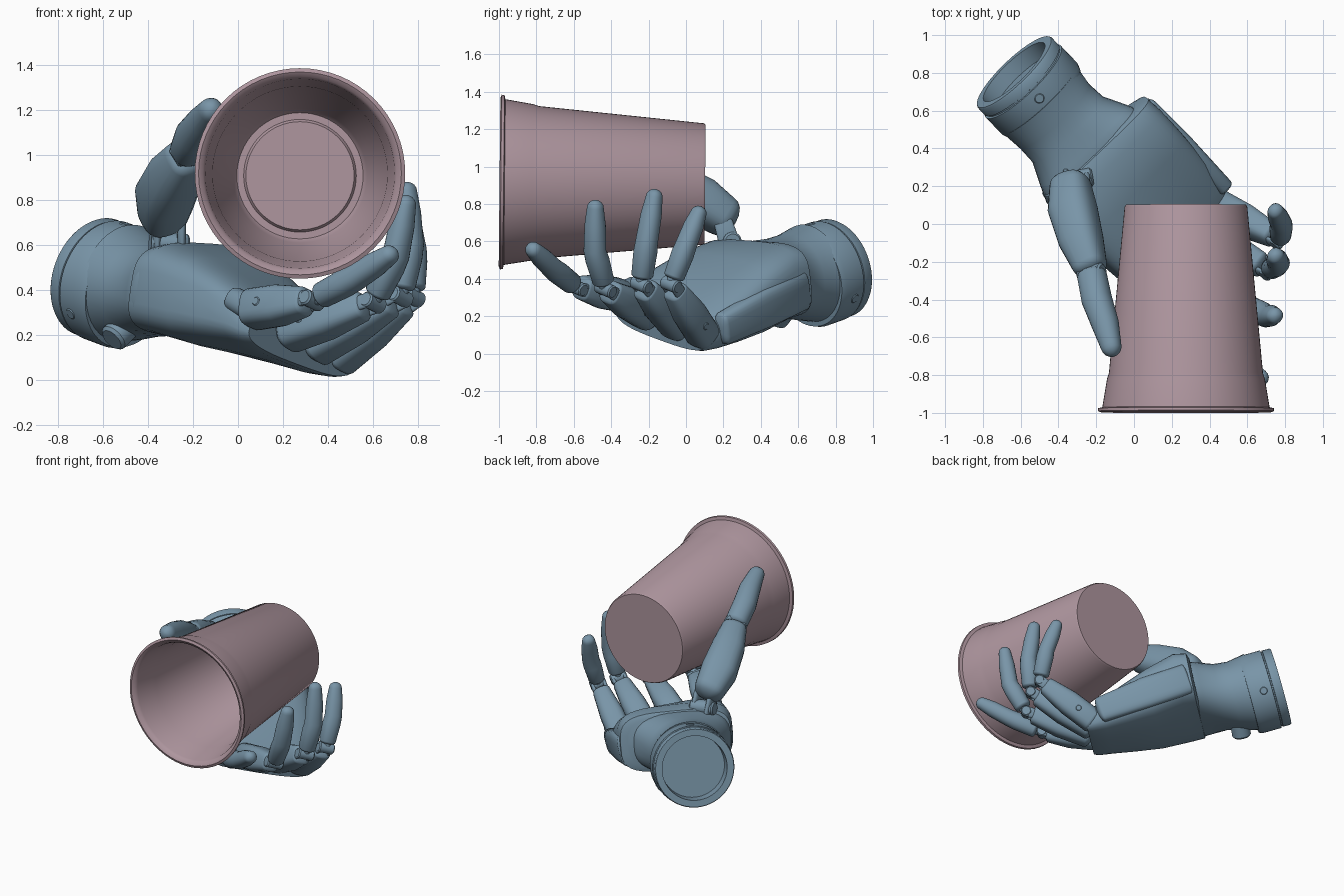
import bpy, bmesh, math
from mathutils import Vector as V


def material(name, rgb):
    m = bpy.data.materials.new(name)
    m.diffuse_color = (*rgb, 1)
    return m


BLUE = material("blue_plastic", (0.19, 0.30, 0.39))
PINK = material("pink_plastic", (0.42, 0.30, 0.34))


def loft(name, sections, mat=BLUE, n=32, angle=35):
    """Skin superellipse sections (centre, u, v, ru, rv, power), capped."""
    bm = bmesh.new()
    rings = []
    for co, u, v, ru, rv, p in sections:
        ring = []
        for i in range(n):
            a = 2 * math.pi * i / n
            c, s = math.cos(a), math.sin(a)
            x = math.copysign(abs(c) ** (2 / p), c) * ru
            y = math.copysign(abs(s) ** (2 / p), s) * rv
            ring.append(bm.verts.new(V(co) + u * x + v * y))
        rings.append(ring)
    for a, b in zip(rings, rings[1:]):
        for i in range(n):
            j = (i + 1) % n
            bm.faces.new((a[i], a[j], b[j], b[i]))
    bm.faces.new(rings[0][::-1])
    bm.faces.new(rings[-1])
    bmesh.ops.recalc_face_normals(bm, faces=bm.faces)
    me = bpy.data.meshes.new(name)
    bm.to_mesh(me)
    bm.free()
    me.materials.append(mat)
    ob = bpy.data.objects.new(name, me)
    bpy.context.collection.objects.link(ob)
    bpy.context.view_layer.objects.active = ob
    ob.select_set(True)
    bpy.ops.object.shade_smooth_by_angle(angle=math.radians(angle))
    ob.select_set(False)
    return ob


def frame(t, hint):
    t = V(t).normalized()
    u = (V(hint) - t * t.dot(V(hint))).normalized()
    return t, u, t.cross(u)


def lathe(name, origin, axis, profile, mat=BLUE, n=64):
    """Revolve (distance along axis, radius) pairs."""
    t, u, v = frame(axis, (0.3, 0.2, 1))
    loft(name, [(V(origin) + t * d, u, v, r, r, 2) for d, r in profile], mat, n)


def pin(name, a, b, r):
    a, b = V(a), V(b)
    h = (b - a).length
    lathe(name, a, b - a, [(0, r * .8), (r * .2, r), (h - r * .2, r), (h, r * .8)], n=20)


def limb(name, pts, hint, p=2.3, start=0.5, end=1.0):
    """Tapered limb through (centre, ru, rv) with rounded ends."""
    cs = [V(q[0]) for q in pts]
    secs = []
    for i, (_, ru, rv) in enumerate(pts):
        t, u, v = frame(cs[min(i + 1, len(cs) - 1)] - cs[max(i - 1, 0)], hint)
        steps = [0]
        if i == 0:
            steps = [-1.45, -1.1, -.7, -.35, 0]
        elif i == len(pts) - 1:
            steps = [0, .35, .7, 1.1, 1.45]
        for a in steps:
            k = start if a < 0 else end
            secs.append((cs[i] + t * (min(ru, rv) * k * math.sin(a)), u, v,
                         ru * math.cos(a), rv * math.cos(a), p))
    return loft(name, secs, n=24, angle=45)


# Cup: hollow revolved shell lying along y
lathe("cup", (0.275, 0, 0.908), (0, 1, -0.010), [
    (0.04, 0.02), (0.04, 0.24), (0.055, 0.25), (0.055, 0.28), (0.03, 0.298),
    (-0.80, 0.388), (-0.83, 0.40), (-0.965, 0.42), (-0.985, 0.43), (-0.997, 0.45),
    (-0.99, 0.467), (-0.975, 0.465), (-0.97, 0.443), (-0.82, 0.418), (-0.79, 0.408),
    (0.09, 0.325), (0.102, 0.318), (0.102, 0.02)], PINK)

# Wrist cuff with recessed end, groove and screws
back = V((-0.67, 0.70, 0.25)).normalized()
end = V((-0.635, 0.805, 0.46))
lathe("wrist_cuff", end, -back, [
    (0.09, 0.02), (0.09, 0.215), (0, 0.22), (0, 0.265), (0.008, 0.27), (0.06, 0.27),
    (0.062, 0.263), (0.07, 0.263), (0.072, 0.275), (0.20, 0.275), (0.23, 0.265), (0.23, 0.02)])
_, cu, cv = frame(back, (0, 0, 1))
for k in range(3):
    a = math.radians(120 * k)
    d = cu * math.cos(a) + cv * math.sin(a)
    o = end - back * 0.13
    pin("cuff_screw", o + d * 0.24, o + d * 0.278, 0.028)
pin("wrist_button", (-0.47, 0.55, 0.27), (-0.56, 0.48, 0.18), 0.065)

# Neck and palm: sections from wrist to knuckles, rolling towards the little finger
fwd = V((0.67, -0.715, -0.18))


def body(name, rows):
    secs = []
    for co, roll, ru, rv, p in rows:
        _, u, v = frame(fwd, (0.66, 0.71, roll))
        secs.append((co, u, v, ru, rv, p))
    return loft(name, secs, n=40)


body("wrist_neck", [
    ((-0.50, 0.66, 0.43), -.05, .265, .265, 2), ((-0.42, 0.57, 0.41), -.03, .25, .235, 2),
    ((-0.35, 0.50, 0.405), -.02, .255, .215, 2.2), ((-0.27, 0.42, 0.40), -.02, .31, .205, 2.6),
    ((-0.20, 0.35, 0.395), -.02, .355, .195, 3), ((-0.12, 0.28, 0.37), -.05, .35, .17, 3)])
body("palm", [
    ((-0.215, 0.42, 0.405), -.02, .33, .18, 3.2), ((-0.205, 0.41, 0.40), -.02, .375, .205, 3.6),
    ((-0.15, 0.34, 0.395), -.04, .39, .215, 3.6), ((-0.02, 0.19, 0.325), -.13, .393, .20, 3.6),
    ((0.10, 0.06, 0.262), -.2, .387, .165, 3.6), ((0.20, -0.05, 0.205), -.25, .373, .13, 3.4),
    ((0.26, -0.11, 0.165), -.25, .36, .10, 3.2), ((0.285, -0.135, 0.148), -.25, .345, .08, 3)])

# Split line plate along the outer palm edge
limb("palm_side_plate", [((0.05, 0.62, 0.34), .055, .11), ((0.25, 0.42, 0.245), .055, .11),
                         ((0.46, 0.20, 0.135), .05, .09)], (0.66, 0.71, -.2), 3.2, .4, .6)

# Four fingers: base, middle joint, upper joint, tip, thickness
W = V((0.62, 0.71, -0.30))
fingers = {
    "index": ((0.07, -0.36, 0.315), (0.33, -0.585, 0.355), (0.52, -0.712, 0.455), (0.67, -0.815, 0.555), 1.02),
    "middle": ((0.23, -0.22, 0.215), (0.60, -0.43, 0.345), (0.70, -0.487, 0.55), (0.745, -0.485, 0.78), 1.02),
    "ring": ((0.35, -0.05, 0.155), (0.72, -0.24, 0.37), (0.765, -0.21, 0.60), (0.75, -0.17, 0.838), 1.02),
    "little": ((0.45, 0.09, 0.105), (0.775, -0.08, 0.37), (0.78, 0.00, 0.58), (0.75, 0.067, 0.75), .98),
}
for name, (b, m, d, t, k) in fingers.items():
    b, m, d, t = map(V, (b, m, d, t))
    near = b.lerp(m, .86)
    limb(name + "_base_segment", [(b, .088 * k, .086 * k), (b.lerp(m, .45), .083 * k, .086 * k),
                                  (near, .061 * k, .063 * k)], W, 3, .5, .4)
    out = m + (d - m) * .22
    ax = frame(d - b, W)[1]
    # Forked hinge between the segments
    pin(name + "_joint", m - ax * .055 * k, m + ax * .055 * k, .036)
    for s in (-1, 1):
        limb(name + "_hinge_arm", [(near + ax * .04 * s, .014, .035), (m + ax * .04 * s, .014, .036)], ax)
    limb(name + "_hinge_core", [(m, .024, .03), (out, .03, .035)], ax)
    limb(name + "_tip_segment", [(out, .056 * k, .056 * k), (d.lerp(out, .3), .062 * k, .06 * k),
                                 (d, .059 * k, .056 * k), (d.lerp(t, .6), .055 * k, .053 * k),
                                 (t, .044 * k, .042 * k)], W, 2.2, .4, 1)
    c = b.lerp(m, .25)
    pin(name + "_side_pin", c - ax * .089 * k, c + ax * .089 * k, .02)
    # Knuckle link into the palm
    limb(name + "_knuckle", [(b - fwd * .12 + V((0, 0, .02)), .06, .055), (b, .06, .06)], W)

# Thumb: bracket, two segments and hinge
H = V((0.35, -0.1, -0.9)).cross(V((0.1, -0.5, 0.25)))
pin("thumb_pivot", (-0.39, 0.22, 0.61), (-0.22, 0.25, 0.60), 0.05)
for x in (-0.36, -0.25):
    limb("thumb_bracket", [((x, 0.25, 0.53), .02, .06), ((x, 0.20, 0.70), .02, .05)], (1, 0, 0), 3)
limb("thumb_base_segment", [((-0.335, 0.20, 0.735), .105, .105), ((-0.325, 0.08, 0.815), .125, .125),
                            ((-0.28, -0.09, 0.91), .113, .118), ((-0.235, -0.22, 0.985), .088, .09)],
     H, 2.7, .7, .6)
pin("thumb_joint", (-0.285, -0.265, 0.98), (-0.165, -0.255, 1.05), 0.05)
limb("thumb_tip_segment", [((-0.222, -0.275, 1.02), .078, .078), ((-0.197, -0.40, 1.085), .08, .083),
                           ((-0.152, -0.53, 1.15), .072, .072), ((-0.122, -0.645, 1.197), .055, .055)],
     H, 2.2, .5, 1.1)
